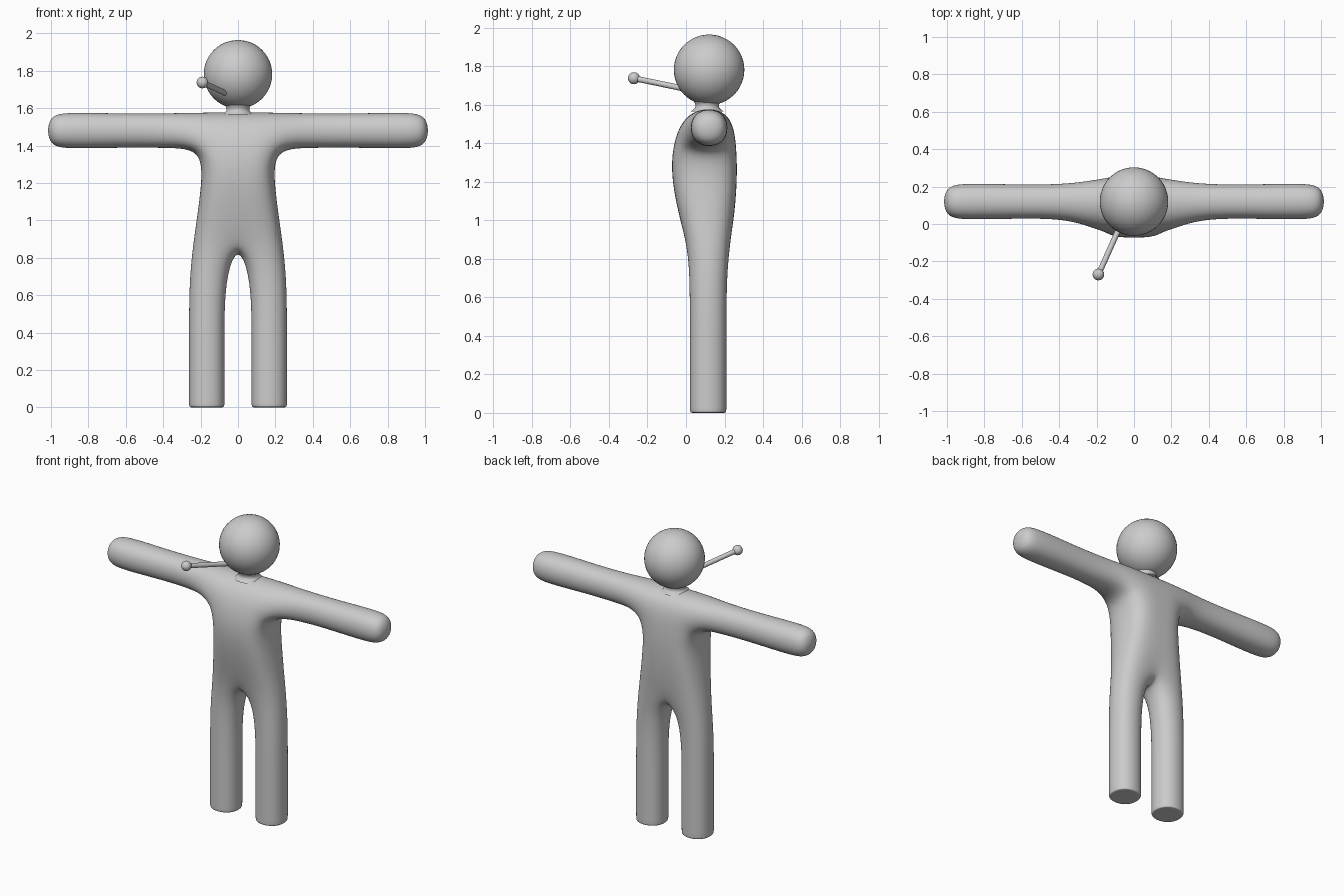
import bpy, bmesh
from mathutils import Vector

if "Cube" in bpy.data.objects:
    bpy.data.objects.remove(bpy.data.objects["Cube"])

CY = 0.12  # depth of the figure's axis

grey = bpy.data.materials.new("plain grey")
grey.use_nodes = True
grey.diffuse_color = (0.6, 0.6, 0.6, 1)
grey.node_tree.nodes["Principled BSDF"].inputs["Base Color"].default_value = (0.6, 0.6, 0.6, 1)


def finish(obj, name):
    obj.name = name
    obj.data.materials.append(grey)
    for p in obj.data.polygons:
        p.use_smooth = True


def sphere(name, loc, r):
    bpy.ops.mesh.primitive_uv_sphere_add(segments=48, ring_count=24, radius=r, location=loc)
    finish(bpy.context.object, name)


# Body: half cage, mirrored and subdivided
bm = bmesh.new()


def ring(points):
    return [bm.verts.new(p) for p in points]


def bridge(a, b, sides=(0, 1, 2, 3)):
    for i in sides:
        j = (i + 1) % 4
        bm.faces.new((a[i], a[j], b[j], b[i]))


def level(z, x0, x1, front, back):
    return ring([(x0, front, z), (x1, front, z), (x1, back, z), (x0, back, z)])


def arm_ring(x, r):
    return ring([(x, CY - r, 1.48 - r), (x, CY + r, 1.48 - r),
                 (x, CY + r, 1.48 + r), (x, CY - r, 1.48 + r)])


# Torso levels from shoulders to crotch: height, half width, front, back
torso = [level(z, 0, w, f, b) for z, w, f, b in [
    (1.585, 0.19, 0.0, 0.235), (1.37, 0.195, -0.08, 0.265), (1.16, 0.205, -0.07, 0.265),
    (0.88, 0.25, 0.0, 0.235)]]
bm.faces.new(torso[0])
bridge(torso[0], torso[1], (0, 2))
for a, b in zip(torso[1:], torso[2:]):
    bridge(a, b, (0, 1, 2))

# Leg with a flat sole
last = torso[-1]
for z, r in [(0.66, 0.103), (0.35, 0.103), (0.03, 0.103), (0, 0.103), (0, 0.085)]:
    cur = level(z, 0.167 - r, 0.167 + r, CY - 0.005 - r, CY - 0.005 + r)
    bridge(last, cur)
    last = cur
bm.faces.new(last)

# Arm with a rounded end
last = [torso[1][1], torso[1][2], torso[0][2], torso[0][1]]
for x, r in [(0.36, 0.1), (0.62, 0.098), (0.9, 0.107), (1.025, 0.09)]:
    cur = arm_ring(x, r)
    bridge(last, cur)
    last = cur
bm.faces.new(last)

bmesh.ops.recalc_face_normals(bm, faces=bm.faces)
mesh = bpy.data.meshes.new("body")
bm.to_mesh(mesh)
bm.free()
if sum(p.normal.z * p.area for p in mesh.polygons if p.center.z > 1.58) < 0:
    mesh.flip_normals()
body = bpy.data.objects.new("body", mesh)
bpy.context.collection.objects.link(body)
finish(body, "body")
body.modifiers.new("mirror", 'MIRROR')
sub = body.modifiers.new("smooth", 'SUBSURF')
sub.levels = sub.render_levels = 4


# Neck flaring towards the head and the shoulders
bm = bmesh.new()
N = 32
profile = [(0.085, 1.565), (0.066, 1.58), (0.06, 1.59), (0.063, 1.605), (0.075, 1.625)]
prev = None
for r, z in profile:
    ret = bmesh.ops.create_circle(bm, segments=N, radius=r)["verts"]
    for v in ret:
        v.co += Vector((0, CY - 0.01, z))
    if prev:
        for i in range(N):
            j = (i + 1) % N
            bm.faces.new((prev[i], prev[j], ret[j], ret[i]))
    prev = ret
bmesh.ops.recalc_face_normals(bm, faces=bm.faces)
mesh = bpy.data.meshes.new("neck")
bm.to_mesh(mesh)
bm.free()
neck = bpy.data.objects.new("neck", mesh)
bpy.context.collection.objects.link(neck)
finish(neck, "neck")

# Head
sphere("head", (0, CY, 1.781), 0.183)

# Stick with a ball on its tip
tip, root = Vector((-0.19, -0.27, 1.737)), Vector((-0.06, 0.02, 1.677))
sphere("stick_ball", tip, 0.031)
axis = tip - root
bpy.ops.mesh.primitive_cylinder_add(vertices=24, radius=0.015, depth=axis.length,
                                    location=(tip + root) / 2,
                                    rotation=axis.to_track_quat('Z', 'Y').to_euler())
stick = bpy.context.object
finish(stick, "stick")
bpy.ops.object.shade_smooth_by_angle()
